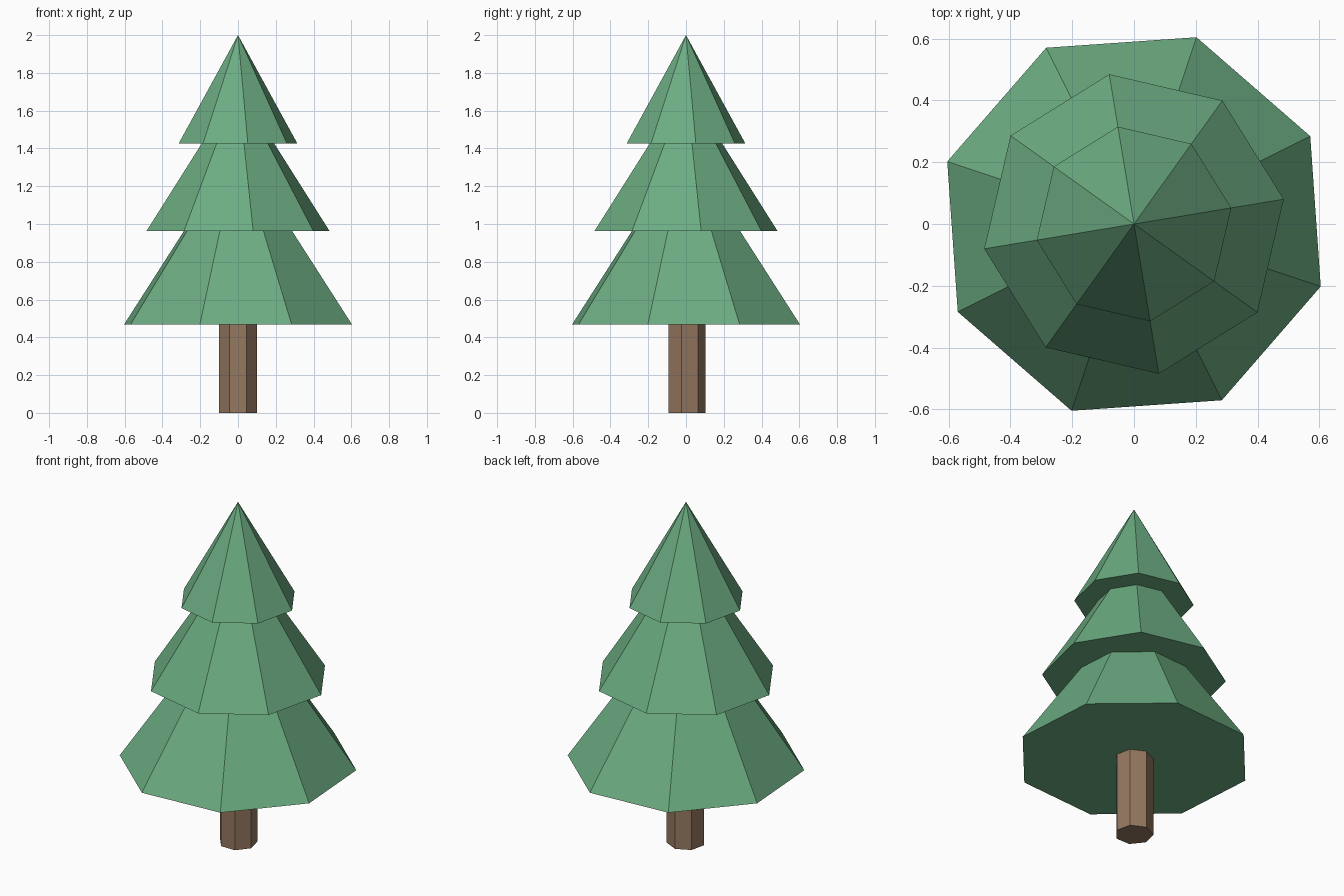
import bpy
import bmesh
from math import cos, sin, tau, radians

cube = bpy.data.objects.get("Cube")
if cube:
    bpy.data.objects.remove(cube, do_unlink=True)


def make_material(name, rgb):
    mat = bpy.data.materials.new(name)
    mat.use_nodes = True
    color = (*rgb, 1.0)
    mat.diffuse_color = color
    bsdf = mat.node_tree.nodes["Principled BSDF"]
    bsdf.inputs["Base Color"].default_value = color
    bsdf.inputs["Roughness"].default_value = 0.9
    return mat


def ring(bm, sides, radius, z, start):
    angles = [radians(start) + tau * i / sides for i in range(sides)]
    return [bm.verts.new((radius * cos(a), radius * sin(a), z)) for a in angles]


def make_solid(name, mat, sides, radius, bottom, top, start, pointed):
    """Closed, flat-shaded prism or pyramid; start is the first corner's angle."""
    bm = bmesh.new()
    base = ring(bm, sides, radius, bottom, start)
    bm.faces.new(base[::-1])
    if pointed:
        tip = bm.verts.new((0, 0, top))
        for i in range(sides):
            bm.faces.new((base[i], base[(i + 1) % sides], tip))
    else:
        cap = ring(bm, sides, radius, top, start)
        bm.faces.new(cap)
        for i in range(sides):
            j = (i + 1) % sides
            bm.faces.new((base[i], base[j], cap[j], cap[i]))
    mesh = bpy.data.meshes.new(name)
    bm.to_mesh(mesh)
    bm.free()
    mesh.materials.append(mat)
    obj = bpy.data.objects.new(name, mesh)
    bpy.context.collection.objects.link(obj)
    return obj


green = make_material("needle green", (0.15, 0.415, 0.222))
brown = make_material("bark brown", (0.30, 0.188, 0.116))

# Seven-sided trunk, reaching slightly into the lowest tier
make_solid("trunk", brown, 7, 0.103, 0.0, 0.52, 90, False)

# Three overlapping eight-sided foliage tiers: radius, bottom, tip, corner angle
tiers = {
    "lower_foliage": (0.637, 0.467, 1.41, 26.5),
    "middle_foliage": (0.491, 0.963, 1.73, 9.4),
    "upper_foliage": (0.319, 1.425, 2.0, 9.4),
}
for name, (radius, bottom, tip, start) in tiers.items():
    make_solid(name, green, 8, radius, bottom, tip, start, True)
